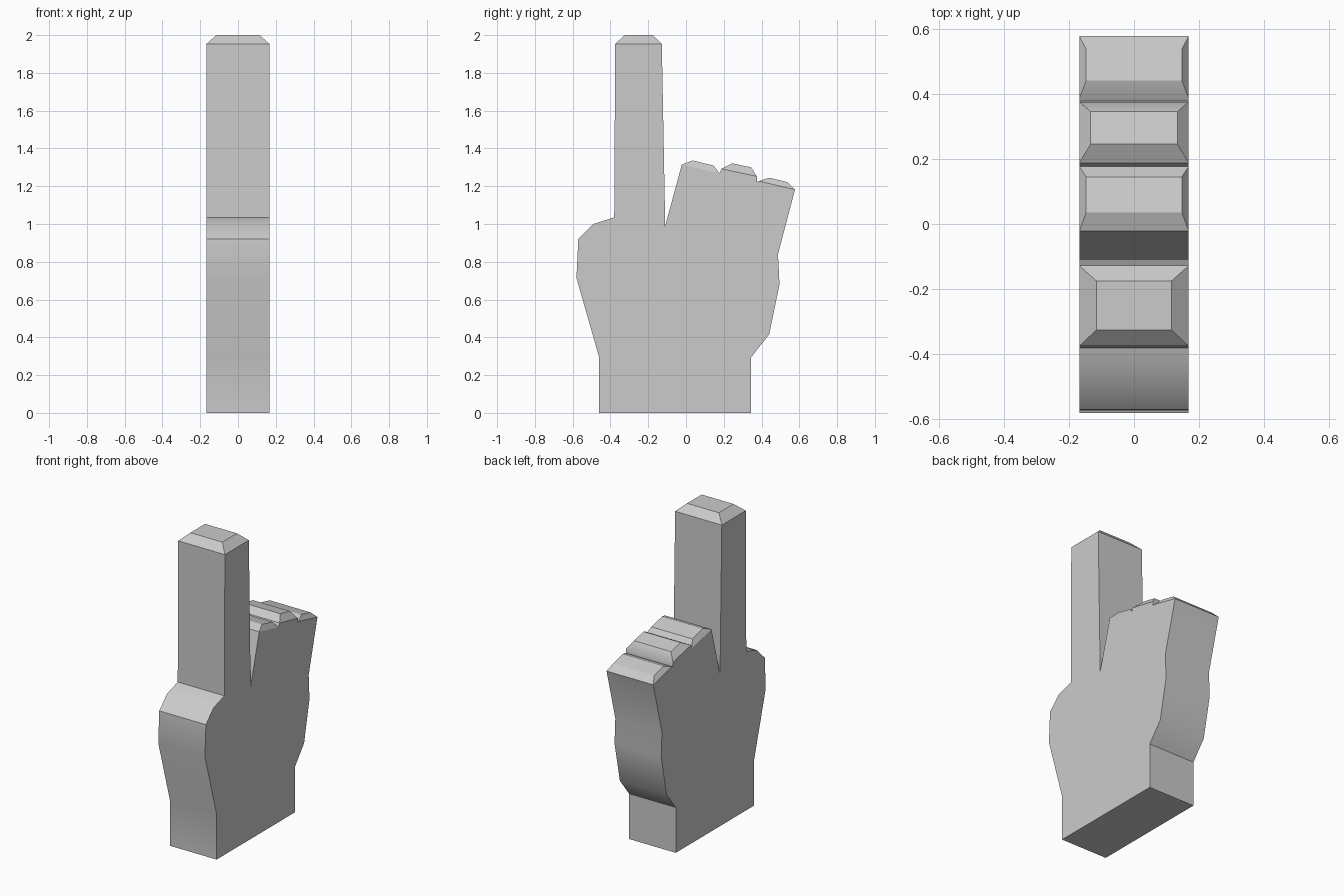
import bpy, bmesh, math

if "Cube" in bpy.data.objects:
    bpy.data.objects.remove(bpy.data.objects["Cube"])

HALF = 0.168  # half thickness along x

# Hand outline in (y, z), counter-clockwise seen from +x
outline = [
    (-0.46, 0), (0.345, 0), (0.345, 0.295), (0.44, 0.415), (0.495, 0.68), (0.487, 0.84),
    (0.577, 1.182), (0.385, 1.227), (0.377, 1.222),               # little finger base
    (0.375, 1.252), (0.188, 1.292), (0.177, 1.268),               # ring finger base
    (-0.022, 1.315), (-0.11, 0.99),                               # middle finger base
    (-0.128, 1.952), (-0.375, 1.952), (-0.38, 1.035),             # pointing finger
    (-0.49, 1.0), (-0.57, 0.92), (-0.58, 0.715), (-0.46, 0.295),
]

# Fingertips: outline edge index, end points of the flat tip, half width of the tip
tips = [
    (6, (0.537, 1.222), (0.44, 1.245), 0.147),
    (9, (0.345, 1.30), (0.245, 1.321), 0.133),
    (11, (0.145, 1.31), (0.035, 1.336), 0.147),
    (14, (-0.175, 2.0), (-0.325, 2.0), 0.115),
]

bm = bmesh.new()
right = [bm.verts.new((HALF, y, z)) for y, z in outline]
left = [bm.verts.new((-HALF, y, z)) for y, z in outline]
bm.faces.new(right)
bm.faces.new(left[::-1])
tip_at = {t[0]: t[1:] for t in tips}

for i in range(len(outline)):
    j = (i + 1) % len(outline)
    base = [right[i], left[i], left[j], right[j]]
    if i not in tip_at:
        bm.faces.new(base)
        continue
    # Chamfered fingertip
    a, b, w = tip_at[i]
    cap = [bm.verts.new(p) for p in ((w, *a), (-w, *a), (-w, *b), (w, *b))]
    for k in range(4):
        m = (k + 1) % 4
        bm.faces.new((base[k], base[m], cap[m], cap[k]))
    bm.faces.new(cap)

bmesh.ops.recalc_face_normals(bm, faces=bm.faces)
mesh = bpy.data.meshes.new("pointing_hand")
bm.to_mesh(mesh)
bm.free()

hand = bpy.data.objects.new("pointing_hand", mesh)
bpy.context.collection.objects.link(hand)
bpy.context.view_layer.objects.active = hand
hand.select_set(True)
bpy.ops.object.shade_smooth_by_angle(angle=math.radians(30))
